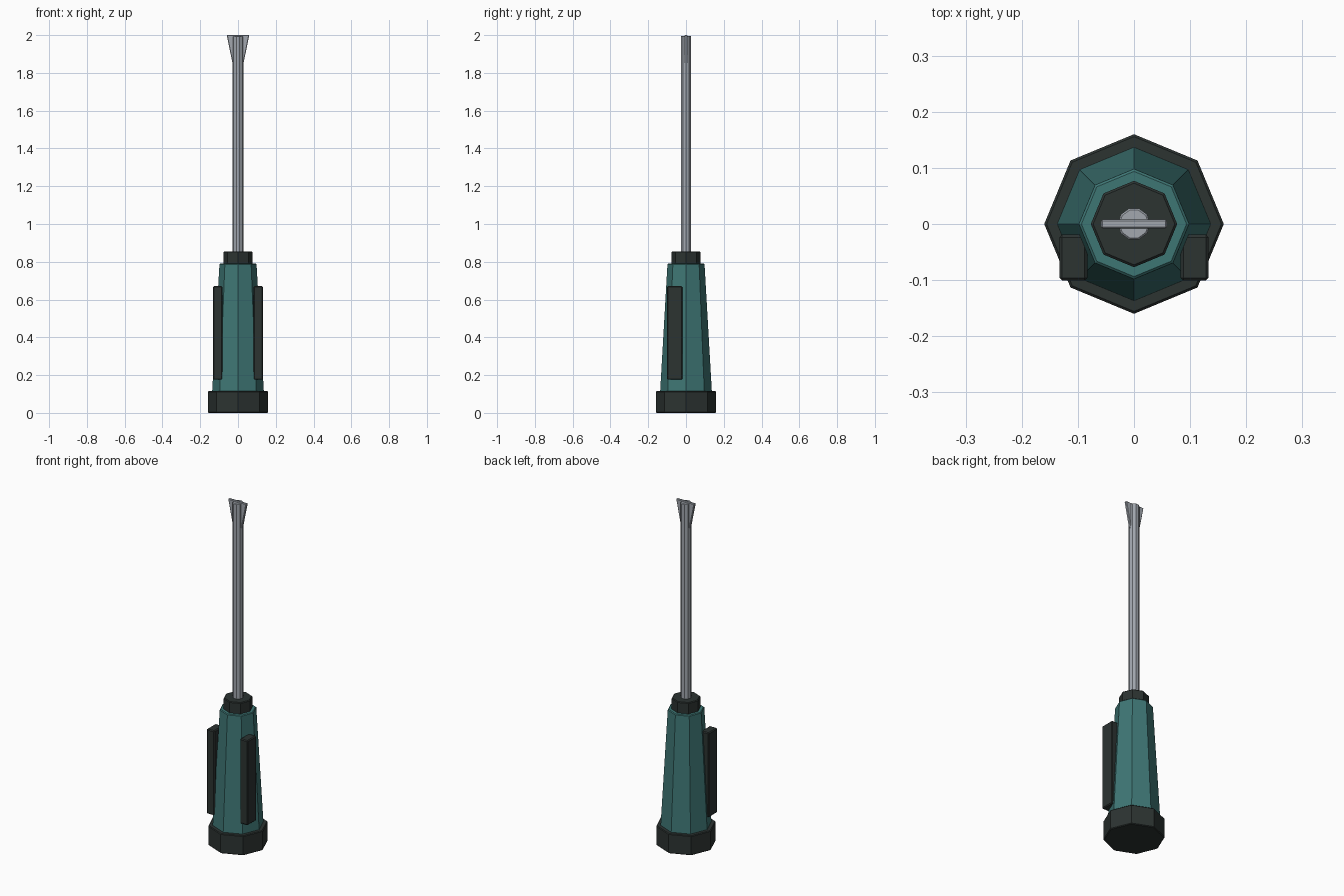
import bpy, bmesh, math

cube = bpy.data.objects.get("Cube")
if cube:
    bpy.data.objects.remove(cube, do_unlink=True)


def material(name, rgb):
    m = bpy.data.materials.new(name)
    m.use_nodes = True
    m.diffuse_color = (*rgb, 1)
    m.node_tree.nodes["Principled BSDF"].inputs["Base Color"].default_value = (*rgb, 1)
    return m


teal = material("teal plastic", (0.048, 0.18, 0.175))
rubber = material("dark rubber", (0.025, 0.033, 0.031))
steel = material("steel", (0.36, 0.39, 0.43))


def finish(bm, name, mat, bevel):
    bmesh.ops.recalc_face_normals(bm, faces=bm.faces)
    mesh = bpy.data.meshes.new(name)
    bm.to_mesh(mesh)
    bm.free()
    mesh.materials.append(mat)
    obj = bpy.data.objects.new(name, mesh)
    bpy.context.collection.objects.link(obj)
    mod = obj.modifiers.new("soft edges", "BEVEL")
    mod.width = bevel
    mod.segments = 1
    mod.limit_method = "ANGLE"
    mod.angle_limit = math.radians(60)
    return obj


def prism(name, mat, sides, r_low, r_high, z0, z1, bevel=0.004):
    """Tapered upright prism with a corner on the x axis."""
    bm = bmesh.new()
    rings = [[bm.verts.new((r * math.cos(math.tau * i / sides),
                            r * math.sin(math.tau * i / sides), z))
              for i in range(sides)] for r, z in ((r_low, z0), (r_high, z1))]
    for ring in rings:
        bm.faces.new(ring)
    for i in range(sides):
        j = (i + 1) % sides
        bm.faces.new((rings[0][i], rings[0][j], rings[1][j], rings[1][i]))
    return finish(bm, name, mat, bevel)


def block(name, mat, center, size, bevel, top_scale=1):
    """Box whose upper end can flare out in x."""
    bm = bmesh.new()
    bmesh.ops.create_cube(bm, size=1)
    for v in bm.verts:
        flare = top_scale if v.co.z > 0 else 1
        v.co = [c + s * k for c, s, k in zip(center, size, v.co)]
        v.co.x = center[0] + (v.co.x - center[0]) * flare
    return finish(bm, name, mat, bevel)


# Handle, from the bottom up
prism("end_cap", rubber, 8, 0.16, 0.16, 0, 0.115)
prism("handle", teal, 8, 0.137, 0.098, 0.11, 0.79)
prism("collar", rubber, 8, 0.077, 0.077, 0.785, 0.855)

# Grip strips on both sides
for side, x in (("left", 0.108), ("right", -0.108)):
    block(side + "_grip", rubber, (x, -0.06, 0.423), (0.05, 0.082, 0.495), 0.005)

# Steel shaft and flared flat blade
prism("shaft", steel, 10, 0.029, 0.029, 0.85, 1.995, 0.003)
block("blade", steel, (0, 0, 1.925), (0.058, 0.016, 0.15), 0.003, 2.05)
